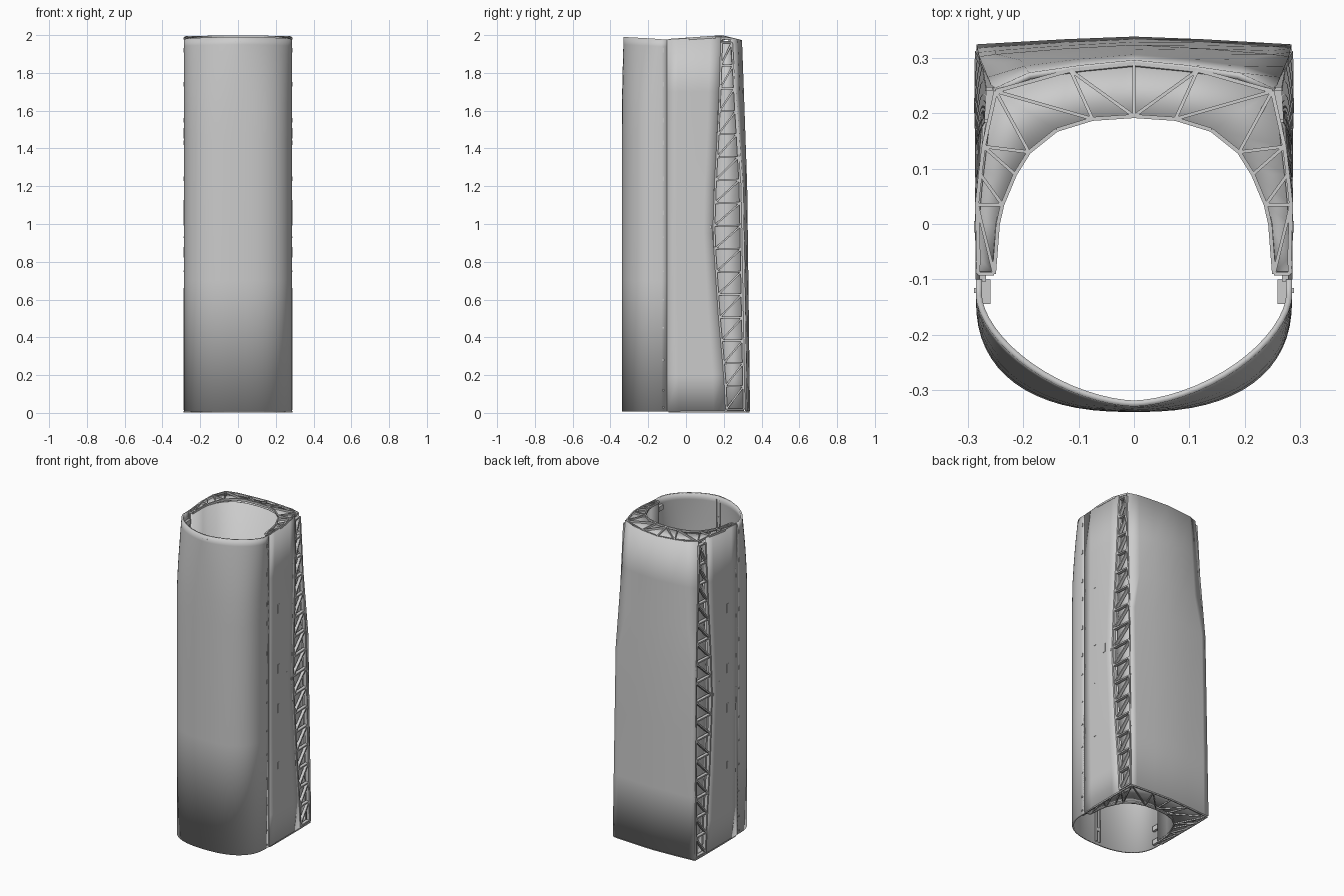
import bpy, bmesh, math
from mathutils import Vector

if "Cube" in bpy.data.objects:
    bpy.data.objects.remove(bpy.data.objects["Cube"])

GREY = bpy.data.materials.new("light grey")
GREY.use_nodes = True
GREY.diffuse_color = (0.6, 0.6, 0.6, 1)
GREY.node_tree.nodes["Principled BSDF"].inputs["Base Color"].default_value = (0.6, 0.6, 0.6, 1)


def finish(name, bm, thick=0, angle=30):
    me = bpy.data.meshes.new(name)
    bm.to_mesh(me)
    bm.free()
    ob = bpy.data.objects.new(name, me)
    bpy.context.collection.objects.link(ob)
    me.materials.append(GREY)
    if thick:
        mod = ob.modifiers.new("thickness", "SOLIDIFY")
        mod.thickness = thick
        mod.offset = -1
        mod.use_even_offset = True
    bpy.ops.object.select_all(action="DESELECT")
    ob.select_set(True)
    bpy.context.view_layer.objects.active = ob
    bpy.ops.object.shade_smooth_by_angle(angle=math.radians(angle))
    return ob


def loft(name, rows, thick=0, flip=False, angle=30):
    """Skin a sheet through rows of points."""
    bm = bmesh.new()
    grid = [[bm.verts.new(p) for p in row] for row in rows]
    for a, b in zip(grid, grid[1:]):
        for i in range(len(a) - 1):
            quad = [a[i], a[i + 1], b[i + 1], b[i]]
            bm.faces.new(quad[::-1] if flip else quad)
    return finish(name, bm, thick, angle)


def mirrored(half):
    """Complete a half profile that ends on the centre line."""
    return half + [(-x, y) for x, y in half[-2::-1]]


def lerp(a, b, t):
    return a + (b - a) * t


def curve(keys, v):
    """Piecewise linear lookup."""
    for (a, p), (b, q) in zip(keys, keys[1:]):
        if v <= b:
            return lerp(p, q, max(0, (v - a) / (b - a)))
    return keys[-1][1]


def beam(bm, p, q, w, h, up=(0, 0, 1)):
    """Box bar from p to q, w wide and h deep along up."""
    p, q = Vector(p), Vector(q)
    up = Vector(up)
    side = (q - p).cross(up).normalized() * w / 2
    up = up * h / 2
    ends = [[bm.verts.new(c + side * s + up * t) for s, t in ((-1, -1), (1, -1), (1, 1), (-1, 1))]
            for c in (p, q)]
    a, b = ends
    bm.faces.new(a[::-1])
    bm.faces.new(b)
    for i in range(4):
        j = (i + 1) % 4
        bm.faces.new((a[i], a[j], b[j], b[i]))


# Front shell: rounded below, slimmer corners near the top
def front_row(z):
    t = max(0, (z - 1.45) / 0.54) ** 2
    power, depth = lerp(0.82, 1.2, t), lerp(0.21, 0.2, t)
    row = [(0.286, -0.1, z - 0.012 * t)]
    for i in range(33):
        a = math.pi * i / 32
        c, s = math.cos(a), abs(math.sin(a))
        x = math.copysign(abs(c) ** power, c) * 0.286
        row.append((x, -0.13 - depth * s ** power, z - 0.012 * t * (1 - s)))
    return row + [(-0.286, -0.1, z - 0.012 * t)]


loft("front_shell", [front_row(z) for z in (0.008, 0.7, 1.45, 1.6, 1.7, 1.8, 1.9, 1.95, 1.99)],
     0.011, flip=True, angle=40)

# Side skins with a bowed rear edge
EDGE = [(0, 0.21), (0.2, 0.2), (0.5, 0.172), (0.95, 0.142), (1.2, 0.15), (1.6, 0.172), (2, 0.185)]
LEVELS = [0.008, 0.2, 0.5, 0.95, 1.2, 1.45, 1.7, 1.99]


def side_x(y, z):
    return 0.287 - max(0, y - 0.03) * 0.12 * (z / 2) ** 2


def cap_z(y):
    return curve([(-0.09, 1.98), (0.19, 1.999), (0.3, 1.972)], y)


for s, label in ((1, "left"), (-1, "right")):
    rows = []
    for z in LEVELS:
        ys = [lerp(-0.1, curve(EDGE, z), i / 5) for i in range(6)]
        rows.append([(s * side_x(y, z), y, min(z, cap_z(y) - 0.003)) for y in ys])
    loft(label + "_side_skin", rows, 0.008, flip=s < 0)


# Back panel: folded corners fade out downward
def panel_row(z):
    mid = curve([(0, 0.339), (1.2, 0.324), (2, 0.296)], z)
    fold = curve([(0, 0.25), (1.2, 0.25), (1.45, 0.205), (2, 0.19)], z)
    edge_x = curve([(0, 0.285), (1.2, 0.28), (2, 0.255)], z)
    edge_y = curve([(0, 0.325), (1.2, 0.303), (2, 0.243)], z)
    fold_y = mid - curve([(0, 0.012), (1.2, 0.017), (2, 0.023)], z)
    half = [(edge_x, edge_y), (fold, fold_y), (fold / 2, lerp(mid, fold_y, 0.4)), (0, mid)]
    return [(x, y, min(z, cap_z(y))) for x, y in mirrored(half)]


loft("back_panel", [panel_row(z) for z in (0.01, 0.4, 0.8, 1.2, 1.45, 1.7, 1.985)], 0.012)

# Inner duct wall, closed toward the hinge line
INNER = [(0.282, -0.09), (0.253, -0.09), (0.246, 0), (0.238, 0.035), (0.215, 0.09), (0.19, 0.13),
         (0.14, 0.17), (0.075, 0.19), (0, 0.195)]
loft("inner_wall", [[(x, y, z) for x, y in mirrored(INNER)] for z in (0.008, 1.975)], 0.004, flip=True)

# End caps with ribs
TOP_OUT = [(0.282, -0.09), (0.281, -0.06), (0.283, 0), (0.284, 0.035), (0.278, 0.09), (0.272, 0.14),
           (0.25, 0.24), (0.115, 0.278), (0, 0.29)]
LOW_OUT = [(0.282, -0.09), (0.283, -0.06), (0.284, 0), (0.284, 0.06), (0.284, 0.14), (0.284, 0.22),
           (0.282, 0.316), (0.13, 0.326), (0, 0.332)]
for label, outer, z_at in (("top", TOP_OUT, cap_z), ("bottom", LOW_OUT, lambda y: 0.004)):
    top = label == "top"
    inset = -0.012 if top else 0.012
    rows = [[(x, y, z_at(y) + inset) for x, y in mirrored(line)] for line in (INNER, outer)]
    loft(label + "_cap", rows, 0.003, flip=top)
    bm = bmesh.new()
    inn, out = mirrored(INNER), mirrored(outer)

    def rib(p, q, w):
        beam(bm, (*p, z_at(p[1]) - 0.006 * (1 if top else -0.4)),
             (*q, z_at(q[1]) - 0.006 * (1 if top else -0.4)), w, 0.012 if top else 0.008)

    for line in (inn, out):
        for p, q in zip(line, line[1:]):
            rib(p, q, 0.007)
    for s in (1, -1):
        flip = lambda p: (p[0] * s, p[1])
        for i, j in ((8, 8), (8, 7), (7, 7), (7, 6), (5, 6), (5, 5), (4, 5), (3, 4), (3, 3), (1, 3)):
            rib(flip(INNER[i]), flip(outer[j]), 0.006)
    finish(label + "_ribs", bm)


# Side trusses between the side skins and the back panel, over a recessed web
def truss_point(z, rear, depth=0):
    y = curve([(0, 0.308), (1.2, 0.286), (2, 0.24)], z) if rear else curve(EDGE, z) + 0.005
    x = curve([(0, 0.278), (2, 0.257)], z) if rear else side_x(y, z) - 0.008
    return (x - depth, y, z)


CELLS = 16
for s, label in ((1, "left"), (-1, "right")):
    side = lambda p: (p[0] * s, p[1], p[2])
    rows = [[side(truss_point(z, r, 0.02)) for r in (False, True)] for z in LEVELS[:-1] + [1.97]]
    loft(label + "_truss_web", rows, 0.004, flip=s < 0)
    bm = bmesh.new()
    zs = [0.02 + 1.94 * i / CELLS for i in range(CELLS + 1)]
    for i, z in enumerate(zs):
        beam(bm, side(truss_point(z, False)), side(truss_point(z, True)), 0.009, 0.02, (1, 0, 0))
        if i < CELLS:
            beam(bm, side(truss_point(z, False)), side(truss_point(zs[i + 1], True)), 0.009, 0.018, (1, 0, 0))
            for rear in (False, True):
                beam(bm, side(truss_point(z, rear)), side(truss_point(zs[i + 1], rear)), 0.01, 0.02, (1, 0, 0))
    finish(label + "_truss", bm)

# Hinge fittings, hinge rails and side access plates
HINGES = [0.03, 0.12, 0.28, 0.45, 0.6, 0.75, 0.93, 1.06, 1.24, 1.43, 1.55, 1.74, 1.92]
for s, label in ((1, "left"), (-1, "right")):
    bm = bmesh.new()
    beam(bm, (s * 0.277, -0.098, 0.01), (s * 0.277, -0.098, 1.97), 0.012, 0.018, (1, 0, 0))
    for z in HINGES:
        beam(bm, (s * 0.268, -0.145, z), (s * 0.268, -0.1, z), 0.03, 0.018, (1, 0, 0))
    finish(label + "_hinges", bm)
    bm = bmesh.new()
    for z in HINGES:
        half = 0.012 if z > 1 else 0.004
        beam(bm, (s * 0.286, -0.12, z - half), (s * 0.286, -0.12, z + half), 0.009, 0.006, (1, 0, 0))
    for y, z, half in ((-0.005, 1.48, 0.028), (-0.005, 1.1, 0.028), (-0.005, 0.85, 0.028),
                       (-0.005, 0.49, 0.02), (0.075, 1.02, 0.028), (0.13, 0.985, 0.008)):
        x = s * side_x(y, z)
        beam(bm, (x, y, z - half), (x, y, z + half), 0.02 if half > 0.01 else 0.008, 0.004, (1, 0, 0))
    finish(label + "_access_plates", bm)

# Latch strip inside the front shell
bm = bmesh.new()
for x in (-0.012, 0.012):
    beam(bm, (x, -0.324, 0.02), (x, -0.324, 1.97), 0.008, 0.012, (0, 1, 0))
for i in range(8):
    z = 0.1 + i * 0.25
    beam(bm, (-0.016, -0.324, z), (0.016, -0.324, z), 0.02, 0.01, (0, 1, 0))
finish("front_latches", bm)
